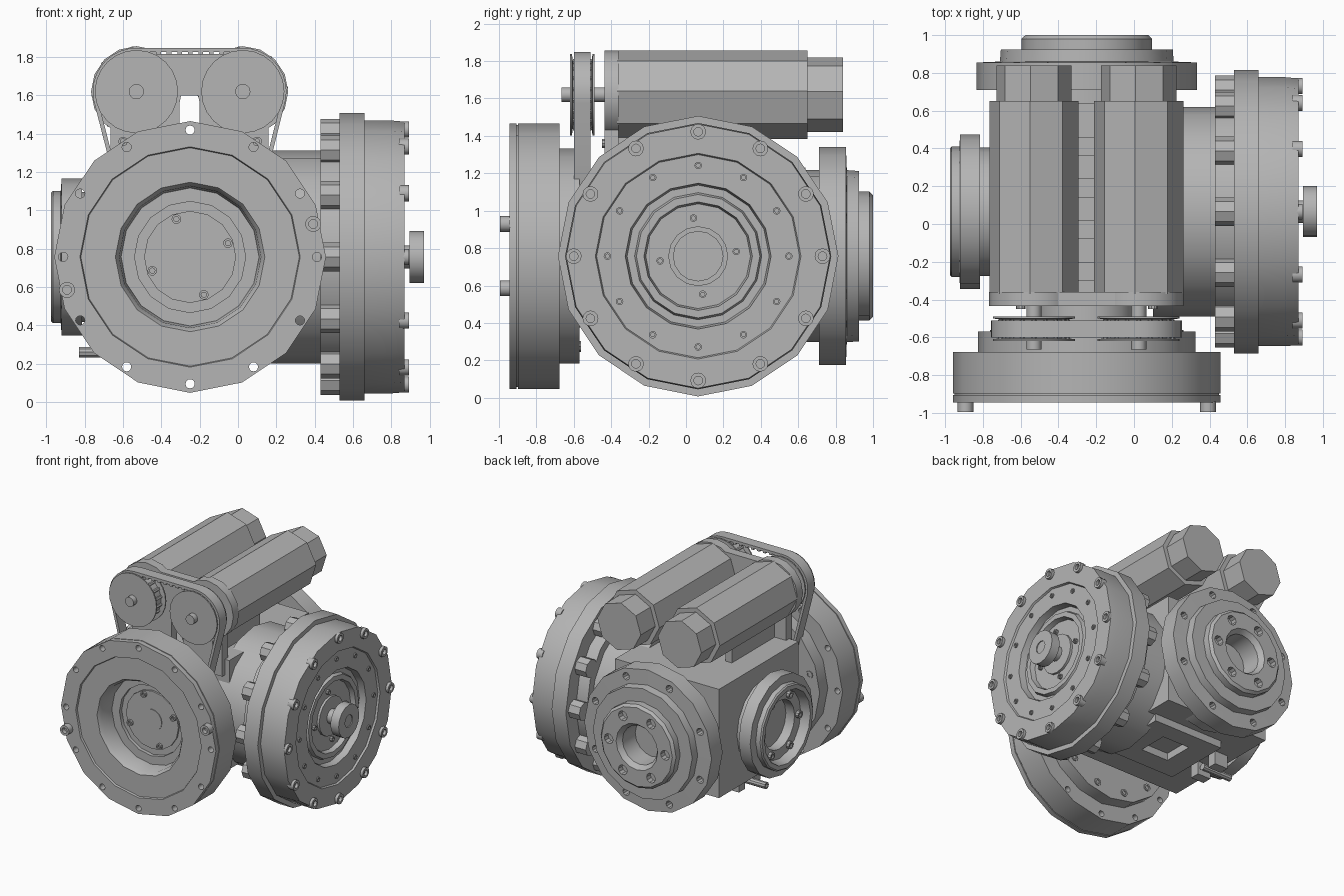
import bpy, bmesh, math
from mathutils import Vector
from mathutils.geometry import convex_hull_2d

if "Cube" in bpy.data.objects:
    bpy.data.objects.remove(bpy.data.objects["Cube"])

metal = bpy.data.materials.new("machined grey")
metal.use_nodes = True
GREY = (0.46, 0.46, 0.46, 1)
metal.diffuse_color = GREY
metal.node_tree.nodes["Principled BSDF"].inputs["Base Color"].default_value = GREY

CX, CY, CZ = -0.25, 0.065, 0.757      # the two crossing shaft axes
MOTORS = (-0.53, 0.025)               # motor centres across x
MZ = 1.62


def place(axis, a, b, t):
    """Point at (a, b) across the axis and t along it."""
    return Vector((a, t, b)) if axis == "Y" else Vector((t, a, b))


def smooth(ob):
    bpy.ops.object.select_all(action="DESELECT")
    bpy.context.view_layer.objects.active = ob
    ob.select_set(True)
    bpy.ops.object.shade_smooth_by_angle(angle=math.radians(31))


def finish(name, bm):
    bmesh.ops.remove_doubles(bm, verts=bm.verts, dist=1e-5)
    bmesh.ops.dissolve_degenerate(bm, edges=bm.edges, dist=1e-5)
    bmesh.ops.recalc_face_normals(bm, faces=bm.faces)
    mesh = bpy.data.meshes.new(name)
    bm.to_mesh(mesh)
    bm.free()
    mesh.materials.append(metal)
    ob = bpy.data.objects.new(name, mesh)
    bpy.context.collection.objects.link(ob)
    smooth(ob)
    return ob


def add_lathe(bm, axis, centre, profile, sides, phase=0.0):
    """Revolve (radius, along) points about an axis."""
    rings = []
    for r, t in profile:
        angles = [phase + math.tau * i / sides for i in range(sides)]
        rings.append([bm.verts.new(place(axis, centre[0] + r * math.cos(a),
                                         centre[1] + r * math.sin(a), t)) for a in angles])
    for low, high in zip(rings, rings[1:]):
        for i in range(sides):
            j = (i + 1) % sides
            bm.faces.new((low[i], low[j], high[j], high[i]))


def lathe(name, axis, centre, profile, sides, phase=0.0):
    bm = bmesh.new()
    add_lathe(bm, axis, centre, profile, sides, phase)
    return finish(name, bm)


def rod(r, t0, t1):
    return [(0, t0), (r, t0), (r, t1), (0, t1)]


def ring_of(name, axis, centre, radius, count, profile, sides=10, start=90.0):
    """Repeat a small turned part around a circle."""
    bm = bmesh.new()
    for k in range(count):
        a = math.radians(start) + math.tau * k / count
        spot = (centre[0] + radius * math.cos(a), centre[1] + radius * math.sin(a))
        add_lathe(bm, axis, spot, profile, sides)
    return finish(name, bm)


def screw(r, base, top):
    """Cap screw with a socket in its head."""
    deep = top + (base - top) * 0.6
    return [(0, base), (r, base), (r, top), (r * 0.55, top), (r * 0.55, deep), (0, deep)]


def boxes(name, spans):
    bm = bmesh.new()
    for x0, x1, y0, y1, z0, z1 in spans:
        cube = bmesh.ops.create_cube(bm, size=1)["verts"]
        bmesh.ops.scale(bm, verts=cube, vec=(x1 - x0, y1 - y0, z1 - z0))
        bmesh.ops.translate(bm, verts=cube, vec=((x0 + x1) / 2, (y0 + y1) / 2, (z0 + z1) / 2))
    return finish(name, bm)


def drill(target, cutter):
    cutter.hide_render = True
    mod = target.modifiers.new("drill", "BOOLEAN")
    mod.object, mod.solver = cutter, "EXACT"
    # cut first, so the holes are ready before smoothing
    target.modifiers.move(len(target.modifiers) - 1, 0)
    bpy.context.view_layer.objects.active = target
    bpy.ops.object.modifier_apply(modifier=mod.name)
    bpy.data.objects.remove(cutter)
    smooth(target)


front, side = (CX, CZ), (CY, CZ)

# Front gear: stepped face, deep bore, rear neck and belt hub
front_gear = lathe("front_gear", "Y", front, [
    (0, -.77), (.09, -.77), (.09, -.765), (.24, -.765), (.24, -.75), (.29, -.75), (.29, -.78),
    (.36, -.78), (.37, -.9), (.39, -.93), (.57, -.93), (.575, -.945), (.709, -.945),
    (.709, -.905), (.7, -.905), (.7, -.897), (.709, -.897), (.709, -.677), (.575, -.677),
    (.575, -.57), (.26, -.57), (.26, -.36), (0, -.36)], 16)
drill(front_gear, ring_of("front_holes", "Y", front, .662, 12, rod(.024, -1, -.6), 12))
ring_of("front_bore_screws", "Y", front, .21, 4, screw(.025, -.75, -.785), start=20)
ring_of("front_rim_screws", "Y", front, .665, 2, screw(.042, -.94, -.995), 12, start=15)
ring_of("front_neck_screws", "Y", front, .5, 12, screw(.03, -.58, -.562), start=75)

# Side gear: housing, clamp ring, face and output hub
lathe("side_gear", "X", side, [
    (0, .1), (.555, .1), (.555, .43), (.62, .43), (.62, .53), (.75, .53), (.75, .66),
    (.712, .66), (.712, .8), (.706, .87), (.55, .87), (.543, .855), (.39, .855), (.38, .8),
    (.34, .8), (.33, .83), (.29, .83), (.28, .79), (.16, .79), (.16, .81), (0, .81)], 16)
lathe("side_output_shaft", "X", side, rod(.06, .8, .91), 12)
lathe("side_output_hub", "X", side, [
    (0, .895), (.135, .895), (.135, .97), (.05, .97), (.05, .962), (0, .962)], 16)
ring_of("side_bolts", "X", side, .665, 12, screw(.042, .84, .893), 12)
ring_of("side_face_screws", "X", side, .485, 12, screw(.02, .84, .864))
ring_of("side_bore_screws", "X", side, .205, 4, screw(.02, .79, .81), start=97)
ring_of("side_clamp_bosses", "X", side, .645, 12, rod(.075, .43, .54), 8)

# Back flange with stepped nose, bore and counterbored holes
back_flange = lathe("back_flange", "Y", front, [
    (0, .5), (.46, .5), (.46, .71), (.583, .71), (.583, .855), (.46, .86), (.455, .925),
    (.345, .925), (.345, .98), (.325, 1), (.19, 1), (.16, .96), (.155, .8), (0, .8)], 16)
drill(back_flange, ring_of("back_flange_holes", "Y", front, .518, 8, rod(.03, .8, .9), 10, 22.5))
drill(back_flange, ring_of("back_nose_holes", "Y", front, .258, 6, rod(.04, .95, 1.05), 10, 60))

# Small bearing hub opposite the side gear
lathe("bearing_hub", "X", side, [
    (0, -.7), (.34, -.7), (.34, -.815), (.41, -.815), (.41, -.92), (.345, -.925),
    (.345, -.965), (.335, -.975), (.3, -.975), (.28, -.9), (.2, -.9), (.2, -.82), (0, -.82)], 16)
ring_of("bearing_screws", "X", side, .24, 6, screw(.03, -.9, -.925), start=60)

# Central housing, top ribs and slotted bracket below
boxes("housing", [(-.75, .2, -.4, .64, .33, 1.23)])
boxes("top_ribs", [(-.3, -.2, y, y + .1, 1.2, 1.3) for y in (-.3, -.08, .14, .36)])
boxes("bottom_bracket", [
    (-.5, -.31, -.15, .42, .27, .35), (-.06, .14, -.15, .42, .27, .35),
    (-.5, .14, -.15, .02, .27, .35), (-.5, .14, .27, .42, .27, .35),
    (-.68, -.56, 0, .08, .22, .35), (-.68, -.56, .2, .28, .22, .35)])
ring_of("bracket_screw", "X", (.13, .26), 0, 1, screw(.028, -.56, -.83))

# Motor mount: two legs, a bridge and a round flange per motor
boxes("motor_mount", [
    (-.665, -.305, -.435, -.36, 1.1, 1.62), (-.2, .16, -.435, -.36, 1.1, 1.62),
    (-.53, .025, -.435, -.36, 1.6, 1.815)])
boxes("mount_gussets", [(x, x + .06, -.4, .2, 1.2, 1.44) for x in (-.56, 0)])
ring_of("mount_screws", "Y", (CX, 1.36), .35, 2, screw(.025, -.42, -.45), start=0)

# Motors, pulleys and shafts
for label, x in zip(("right", "left"), MOTORS):
    spot = (x, MZ)
    tilt = math.radians(5)
    lathe(label + "_motor", "Y", spot, rod(.237, -.37, .65), 8, tilt)
    lathe(label + "_motor_cap", "Y", spot, rod(.2, .6, .84), 8, tilt)
    lathe(label + "_motor_flange", "Y", spot, rod(.237, -.435, -.36), 16)
    lathe(label + "_shaft", "Y", spot, rod(.04, -.665, -.4), 12)
    lathe(label + "_pulley", "Y", spot, [
        (0, -.62), (.217, -.62), (.217, -.61), (.18, -.605), (.18, -.505),
        (.217, -.5), (.217, -.49), (0, -.49)], 24)
    ring_of(label + "_pulley_teeth", "Y", spot, .18, 18, rod(.013, -.605, -.505), 6)

# Toothed belt around both pulleys and the front hub
STEPS = 32
circles = [(x, MZ, .228) for x in MOTORS] + [(CX, CZ, .285)]


def loop(offset):
    return [Vector((x + (r - offset) * math.cos(math.tau * i / STEPS),
                    z + (r - offset) * math.sin(math.tau * i / STEPS)))
            for x, z, r in circles for i in range(STEPS)]


outer, inner = loop(0), loop(.022)
order = convex_hull_2d(outer)
bm = bmesh.new()
corners = [[bm.verts.new(place("Y", p[k].x, p[k].y, y))
            for p, y in ((outer, -.6), (outer, -.51), (inner, -.51), (inner, -.6))] for k in order]
for a, b in zip(corners, corners[1:] + corners[:1]):
    for i in range(4):
        j = (i + 1) % 4
        bm.faces.new((a[i], a[j], b[j], b[i]))
finish("drive_belt", bm)
boxes("belt_top_teeth", [(CX + .055 * k - .012, CX + .055 * k + .012, -.6, -.51, 1.814, 1.832)
                         for k in range(-4, 5)])
